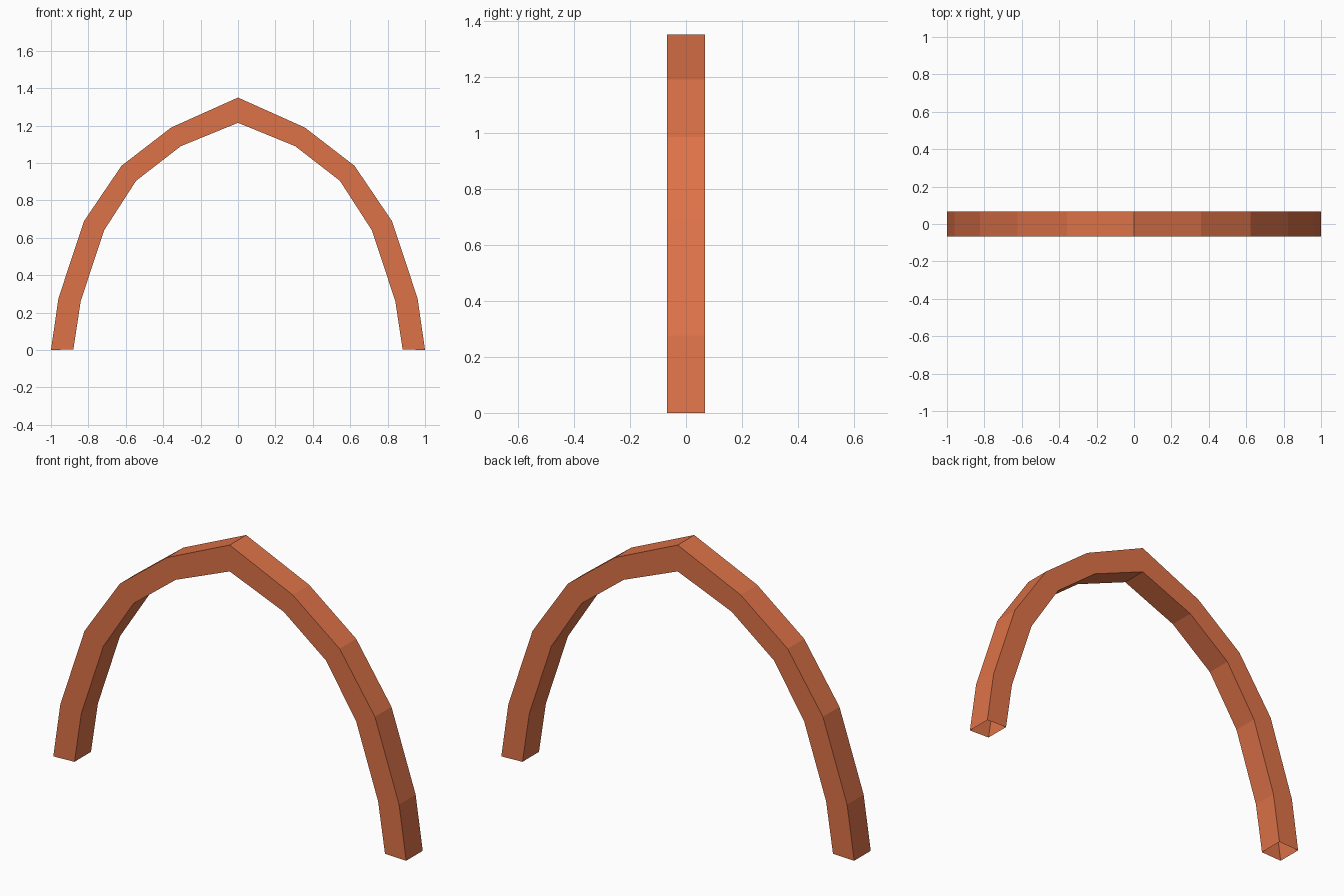
import bpy, bmesh

if "Cube" in bpy.data.objects:
    bpy.data.objects.remove(bpy.data.objects["Cube"])

# Material
clay = bpy.data.materials.new("terracotta_orange")
clay.diffuse_color = (0.73, 0.17, 0.065, 1)
clay.use_nodes = True
clay.node_tree.nodes["Principled BSDF"].inputs["Base Color"].default_value = clay.diffuse_color

# Right half of the arch: (outer x, z), (inner x, z) from foot to peak
HALF = [((1.0, 0.0), (0.88, 0.004)),
        ((0.96, 0.277), (0.841, 0.262)),
        ((0.823, 0.69), (0.716, 0.64)),
        ((0.623, 0.985), (0.545, 0.905)),
        ((0.357, 1.19), (0.306, 1.09)),
        ((0.0, 1.35), (0.0, 1.215))]
W = 0.067

# Full path: right foot, over the peak, mirrored down to the left foot
path = HALF + [((-o[0], o[1]), (-i[0], i[1])) for o, i in reversed(HALF[:-1])]

# Square tube along the path, feet left open
bm = bmesh.new()
rings = []
for (ox, oz), (ix, iz) in path:
    rings.append([bm.verts.new(p) for p in (
        (ox, -W, oz), (ox, W, oz), (ix, W, iz), (ix, -W, iz))])
for a, b in zip(rings, rings[1:]):
    for k in range(4):
        n = (k + 1) % 4
        bm.faces.new((a[k], a[n], b[n], b[k]))
bmesh.ops.recalc_face_normals(bm, faces=bm.faces)

mesh = bpy.data.meshes.new("pointed_arch")
bm.to_mesh(mesh)
bm.free()
mesh.materials.append(clay)
arch = bpy.data.objects.new("pointed_arch", mesh)
bpy.context.collection.objects.link(arch)
